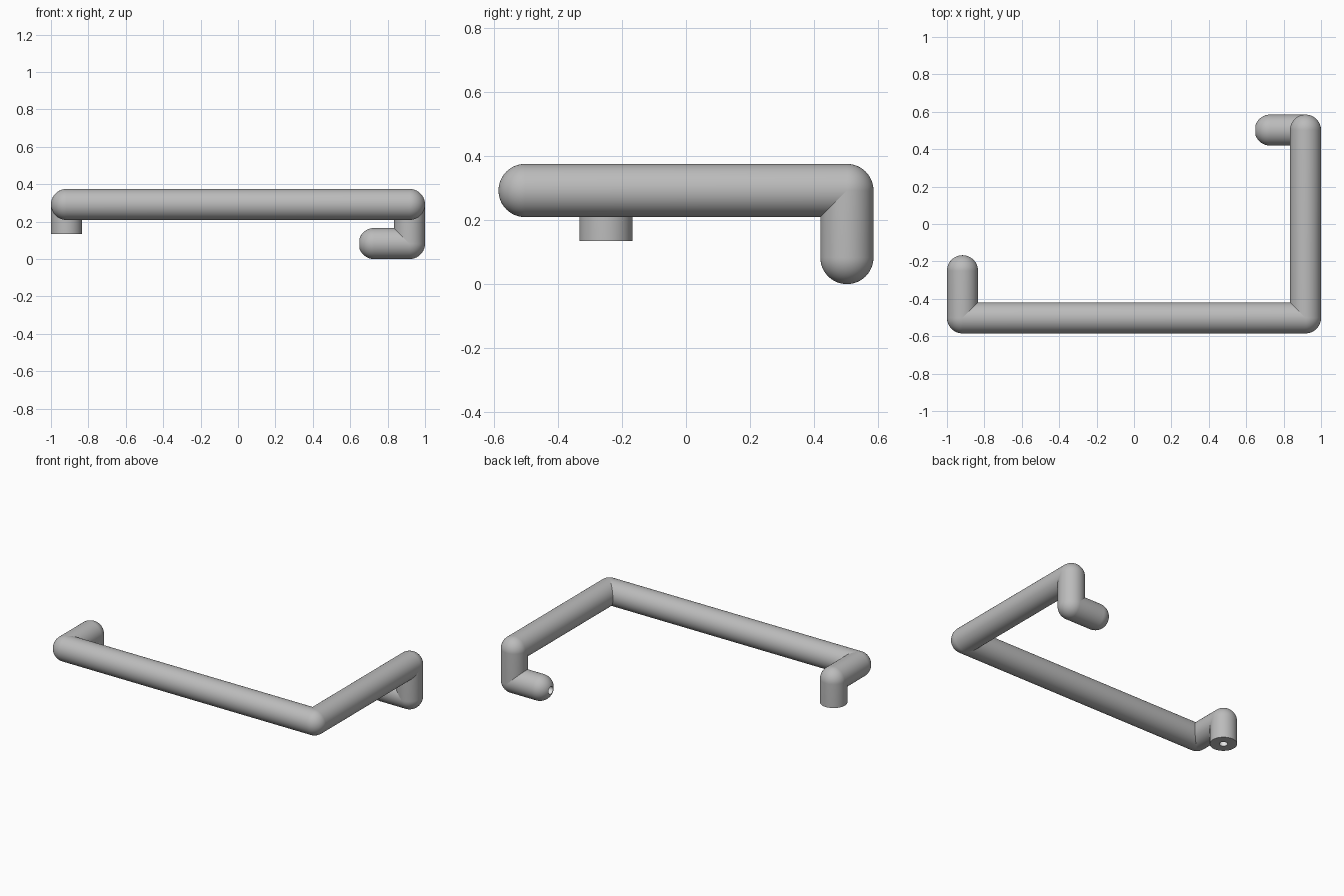
import bpy, bmesh
from math import sin, cos, pi, sqrt, asin
from mathutils import Vector

cube = bpy.data.objects.get("Cube")
if cube:
    bpy.data.objects.remove(cube, do_unlink=True)

R = 0.083        # bar radius
BORE = 0.025     # screw hole radius
DEPTH = 0.03     # screw hole depth
SEGS = 64
STEPS = SEGS // 4


def material(name, rgb):
    m = bpy.data.materials.new(name)
    m.use_nodes = True
    m.diffuse_color = (*rgb, 1)
    m.node_tree.nodes["Principled BSDF"].inputs["Base Color"].default_value = (*rgb, 1)
    return m


MATERIALS = [material("grey_metal", (0.5, 0.5, 0.5)),
             material("pale_bore", (0.9, 0.9, 0.9))]


def profile(length, bored_start, bored_end):
    """Points (radius, height, material of the band that ends there)."""
    pts = []
    if bored_start:
        pts += [(0, DEPTH, 1), (BORE, DEPTH, 1), (BORE, 0, 1)]
    pts.append((R, 0, 0))
    # Rounded end, stopping at the rim of a screw hole if there is one
    tip = asin(BORE / R) if bored_end else 0
    for i in range(STEPS + 1):
        a = pi / 2 - (pi / 2 - tip) * i / STEPS
        pts.append((R * sin(a), length + R * cos(a), 0))
    if bored_end:
        floor = length + sqrt(R * R - BORE * BORE) - DEPTH
        pts += [(BORE, floor, 1), (0, floor, 1)]
    return pts


def rod(name, start, end, bored_start=False, bored_end=False):
    """Turned bar from start to end with a hemisphere beyond the end."""
    axis = end - start
    turn = axis.to_track_quat('Z', 'Y')
    bm = bmesh.new()
    last = None
    for r, z, mat in profile(axis.length, bored_start, bored_end):
        ring = [bm.verts.new(turn @ Vector((r * cos(2 * pi * j / SEGS),
                                            r * sin(2 * pi * j / SEGS), z)))
                for j in range(SEGS)]
        if last:
            for j in range(SEGS):
                k = (j + 1) % SEGS
                face = bm.faces.new((last[j], last[k], ring[k], ring[j]))
                face.material_index = mat
        last = ring
    bmesh.ops.remove_doubles(bm, verts=bm.verts, dist=1e-5)
    mesh = bpy.data.meshes.new(name)
    bm.to_mesh(mesh)
    bm.free()
    for m in MATERIALS:
        mesh.materials.append(m)
    obj = bpy.data.objects.new(name, mesh)
    obj.location = start
    bpy.context.collection.objects.link(obj)
    bpy.ops.object.select_all(action='DESELECT')
    obj.select_set(True)
    bpy.context.view_layer.objects.active = obj
    bpy.ops.object.shade_smooth_by_angle(angle=pi / 6)


# Centre line of the bent bar, from the flat foot to the rounded foot
X, Y, TOP = 1 - R, 0.502, 0.375 - R
path = [Vector(p) for p in (
    (-X, -0.25, 0.135), (-X, -0.25, TOP), (-X, -Y, TOP), (X, -Y, TOP),
    (X, Y, TOP), (X, Y, R), (0.728, Y, R))]
names = ["right_foot", "right_arm", "front_bar", "left_arm",
         "left_drop", "left_foot"]

for i, name in enumerate(names):
    rod(name, path[i], path[i + 1], i == 0, i == len(names) - 1)
